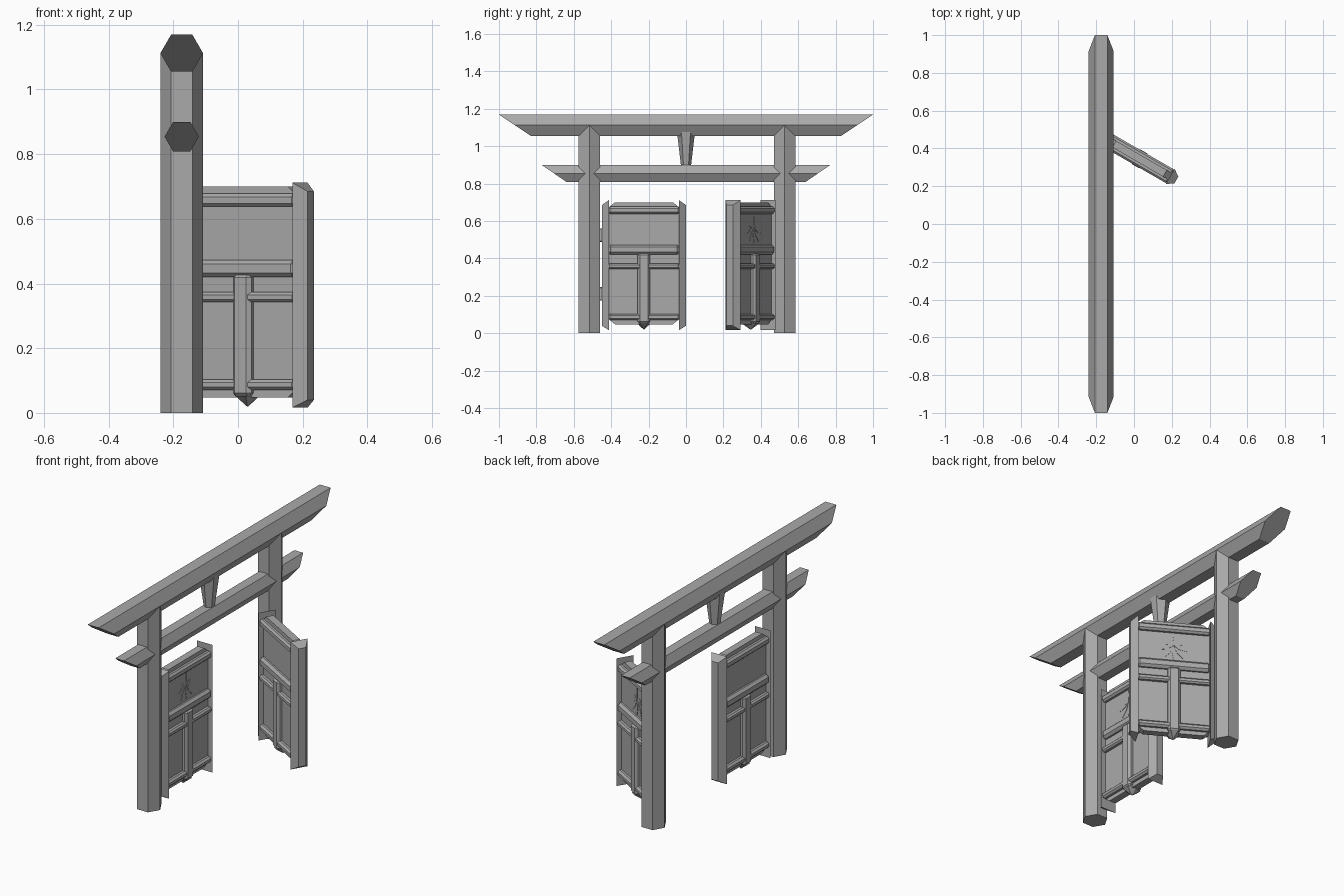
import bpy, bmesh
from math import sin, cos, pi, radians
from mathutils import Matrix, Vector

if "Cube" in bpy.data.objects:
    bpy.data.objects.remove(bpy.data.objects["Cube"])

GREY = (0.4, 0.4, 0.4, 1)
grey = bpy.data.materials.new("plain_grey")
grey.use_nodes = True
grey.diffuse_color = GREY
grey.node_tree.nodes["Principled BSDF"].inputs["Base Color"].default_value = GREY

PLANE = -0.174  # x of the gate's plane


def finish(name, bm, matrix):
    bmesh.ops.transform(bm, matrix=matrix, verts=bm.verts)
    bmesh.ops.recalc_face_normals(bm, faces=bm.faces)
    mesh = bpy.data.meshes.new(name)
    bm.to_mesh(mesh)
    bm.free()
    mesh.materials.append(grey)
    obj = bpy.data.objects.new(name, mesh)
    bpy.context.collection.objects.link(obj)
    return obj


def loft(name, start, end, matrix):
    """Solid between two matching rings of points."""
    bm = bmesh.new()
    a = [bm.verts.new(p) for p in start]
    b = [bm.verts.new(p) for p in end]
    bm.faces.new(a)
    bm.faces.new(b)
    for i in range(len(a)):
        j = (i + 1) % len(a)
        bm.faces.new((a[i], a[j], b[j], b[i]))
    return finish(name, bm, matrix)


def bar(name, u, v, z, bevel, matrix):
    """Chamfered block given by (min, max) ranges."""
    bm = bmesh.new()
    bmesh.ops.create_cube(bm, size=1)
    for p in bm.verts:
        p.co = [r[0] + (c + 0.5) * (r[1] - r[0]) for r, c in zip((u, v, z), p.co)]
    bmesh.ops.bevel(bm, geom=bm.edges[:], offset=bevel, segments=1, affect='EDGES')
    return finish(name, bm, matrix)


def hexagon(rx, ry):
    return [(rx * cos(i * pi / 3), ry * sin(i * pi / 3)) for i in range(6)]


def prism(name, outline, v0, v1, matrix):
    """Outline in u and z, extruded through the door's thickness."""
    return loft(name, [(u, v0, z) for u, z in outline],
                [(u, v1, z) for u, z in outline], matrix)


gate = Matrix.Translation((PLANE, 0, 0))

# Hexagonal posts
for name, y in (("right_post", -0.517), ("left_post", 0.527)):
    ring = hexagon(0.066, 0.066)
    loft(name, [(x, y + c, 0) for x, c in ring],
         [(x, y + c, 1.11) for x, c in ring], gate)

# Hexagonal cross beams with undercut ends
for name, r, z, half, slope in (("top_beam", 0.066, 1.112, 0.915, 1.49),
                                ("lower_beam", 0.053, 0.854, 0.705, 1.46)):
    ring = hexagon(r, r)
    loft(name, [(x, -half - slope * c, z + c) for x, c in ring],
         [(x, half + slope * c, z + c) for x, c in ring], gate)

# Tapered hexagonal strut between the beams
loft("centre_strut", [(c, y, 0.88) for y, c in hexagon(0.025, 0.025)],
     [(c, y, 1.10) for y, c in hexagon(0.051, 0.056)], gate)

# Local door axes: u runs from hinge to free edge, v is the thickness
MID = 0.235


def stile(name, inner, outer, m):
    """Half-hexagon upright, wide and taller on its inner side."""
    section = [(inner, -0.047), (outer, -0.02), (outer, 0.02), (inner, 0.047)]

    def level(low, high):
        return [(u, v, high if u == inner else low) for u, v in section]
    loft(name, level(0.04, 0.016), level(0.685, 0.712), m)


def door(side, m):
    # Panel with cut corners
    a, b, low, high, cu, cz = 0.046, 0.424, 0.048, 0.70, 0.034, 0.028
    prism(side + "_panel",
          [(a + cu, low), (b - cu, low), (b, low + cz), (b, high - cz),
           (b - cu, high), (a + cu, high), (a, high - cz), (a, low + cz)],
          -0.02, 0.02, m)

    # Uprights at both edges
    stile(side + "_hinge_stile", 0.048, 0.01, m)
    stile(side + "_free_stile", 0.422, 0.46, m)

    # Horizontal rails
    for name, z0, z1, bevel in (("top_rail", 0.638, 0.678, 0.01),
                                ("middle_rail", 0.42, 0.473, 0.013),
                                ("thin_rail", 0.343, 0.373, 0.008),
                                ("bottom_rail", 0.07, 0.104, 0.01)):
        bar(f"{side}_{name}", (0.044, 0.426), (-0.042, 0.042), (z0, z1), bevel, m)

    # Centre upright with its pointed foot
    bar(side + "_centre_stile", (MID - 0.033, MID + 0.033), (-0.045, 0.045),
        (0.05, 0.43), 0.012, m)
    ring = hexagon(0.036, 0.05)
    loft(side + "_foot", [(MID + u, v, 0.052) for u, v in ring],
         [(MID + u * 0.05, v * 0.05, 0.02) for u, v in ring], m)

    # Leaf carved as thin plates: seven leaflets and a stem
    def leaflet(name, angle, length, width):
        d = Vector((sin(angle), -cos(angle)))
        side_dir = Vector((-d.y, d.x)) * width
        root = Vector((MID, 0.565))
        prism(name, [root, root + d * length * 0.5 + side_dir,
                     root + d * length, root + d * length * 0.5 - side_dir],
              0.018, 0.022, m)
    for i, length in enumerate((0.045, 0.075, 0.09, 0.085, 0.09, 0.075, 0.045)):
        leaflet(f"{side}_leaflet_{i + 1}", radians(33 * (i - 3)), length, 0.009)
    leaflet(side + "_leaf_stem", pi, 0.075, 0.003)

    # Hinge blocks
    for name, z in (("upper_hinge", 0.525), ("lower_hinge", 0.21)):
        bar(f"{side}_{name}", (-0.012, 0.014), (-0.012, 0.012),
            (z - 0.036, z + 0.036), 0.003, m)


def door_frame(u_axis, v_axis, origin):
    m = Matrix.Identity(4)
    m.col[0][:2] = u_axis
    m.col[1][:2] = v_axis
    m.col[3][:2] = origin
    return m


# Closed door and the door swung open by sixty degrees
swing = radians(60)
door("closed_door", door_frame((0, 1), (1, 0), (PLANE, -0.46)))
door("open_door", door_frame((sin(swing), -cos(swing)),
                             (cos(swing), sin(swing)), (PLANE, 0.463)))
